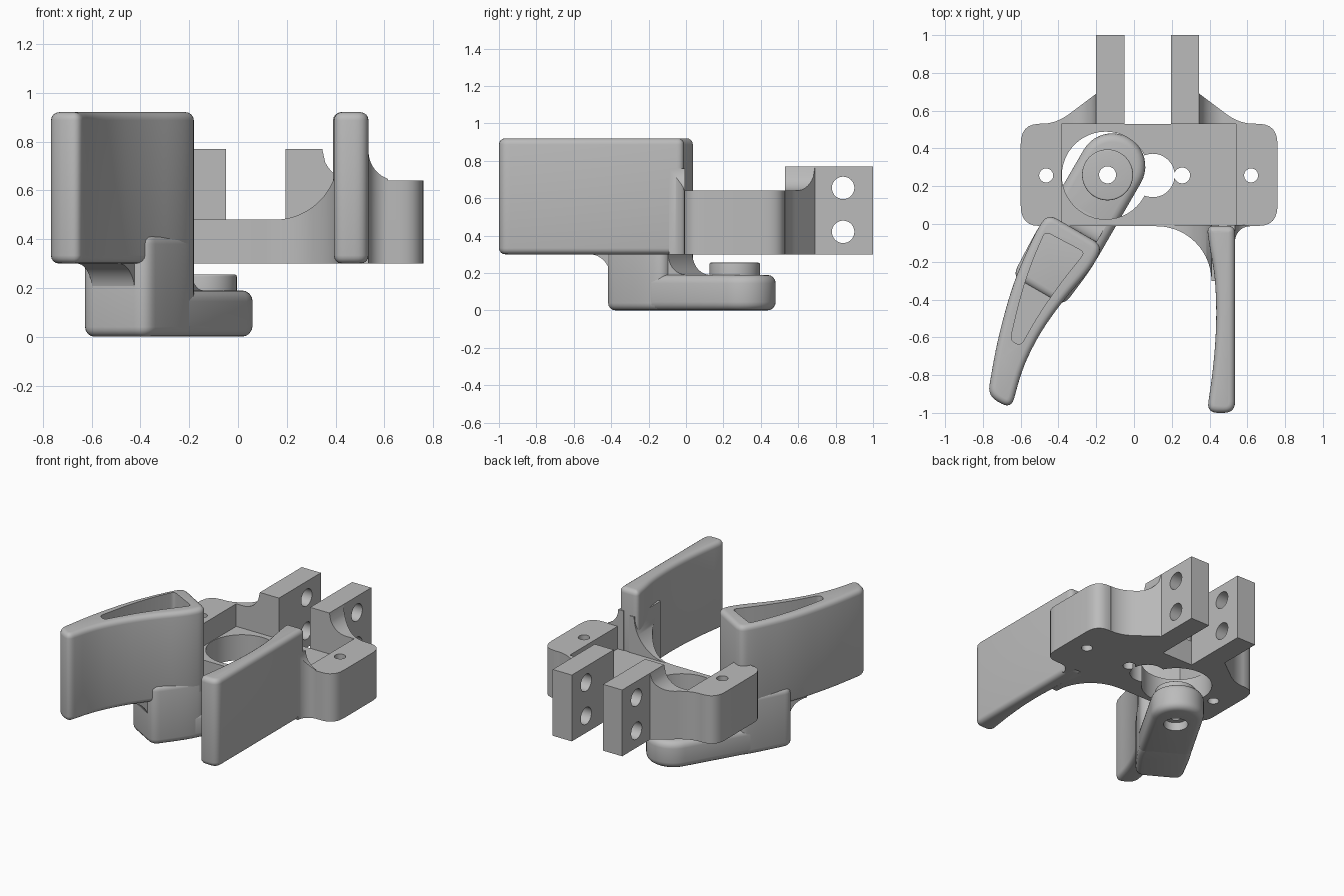
import bpy, bmesh
from math import sin, cos, pi, sqrt
from mathutils import Vector

default = bpy.data.objects.get("Cube")
if default:
    bpy.data.objects.remove(default, do_unlink=True)

grey = bpy.data.materials.new("light grey")
grey.use_nodes = True
grey.diffuse_color = (0.5, 0.5, 0.5, 1)
for node in grey.node_tree.nodes:
    if node.type == 'BSDF_PRINCIPLED':
        node.inputs["Base Color"].default_value = (0.5, 0.5, 0.5, 1)

parts = []


def loft(name, sections, keep=True):
    """Closed solid through matching rings of points."""
    bm = bmesh.new()
    rings = [[bm.verts.new(p) for p in s] for s in sections]
    n = len(rings[0])
    for a, b in zip(rings, rings[1:]):
        for i in range(n):
            j = (i + 1) % n
            bm.faces.new((a[i], a[j], b[j], b[i]))
    bm.faces.new(rings[0][::-1])
    bm.faces.new(rings[-1])
    bmesh.ops.recalc_face_normals(bm, faces=bm.faces)
    mesh = bpy.data.meshes.new(name)
    bm.to_mesh(mesh)
    bm.free()
    mesh.materials.append(grey)
    obj = bpy.data.objects.new(name, mesh)
    bpy.context.scene.collection.objects.link(obj)
    if keep:
        parts.append(obj)
    return obj


def prism(name, outline, z0, z1, keep=True):
    return loft(name, [[(p[0], p[1], z) for p in outline] for z in (z0, z1)], keep)


def box(name, x0, x1, y0, y1, z0, z1):
    return prism(name, [(x0, y0), (x1, y0), (x1, y1), (x0, y1)], z0, z1)


def rounded(points, radius=0.2, steps=6):
    """Outline with each corner eased; a third value sets its own radius."""
    out = []
    for i, p in enumerate(points):
        c = Vector(p[:2])
        r = p[2] if len(p) > 2 else radius
        ends = []
        for q in (points[i - 1], points[(i + 1) % len(points)]):
            d = Vector(q[:2]) - c
            ends.append(c + d.normalized() * min(r, 0.45 * d.length))
        for k in range(steps + 1):
            t = k / steps
            out.append((1 - t) ** 2 * ends[0] + 2 * t * (1 - t) * c + t * t * ends[1])
    return out


def circle(x, y, r, n=48):
    return [(x + r * cos(2 * pi * i / n), y + r * sin(2 * pi * i / n)) for i in range(n)]


def finish(obj, bevel=0, cutters=()):
    """Bake an edge bevel and cuts into the mesh."""
    if bevel:
        m = obj.modifiers.new("bevel", 'BEVEL')
        m.width, m.segments = bevel, 4
        m.limit_method, m.angle_limit = 'ANGLE', 0.8
        m.use_clamp_overlap = False
    for c in cutters:
        m = obj.modifiers.new("cut", 'BOOLEAN')
        m.operation, m.solver, m.object = 'DIFFERENCE', 'EXACT', c
    bpy.context.view_layer.update()
    mesh = bpy.data.meshes.new_from_object(
        obj.evaluated_get(bpy.context.evaluated_depsgraph_get()))
    obj.modifiers.clear()
    obj.data = mesh


def discard(cutters):
    for c in cutters:
        bpy.data.objects.remove(c, do_unlink=True)


def arc_height(u, r):
    """Concave fillet height at distance u from its wall."""
    v = min(max(u / r, 0), 1)
    return r - r * sqrt(1 - (1 - v) ** 2)


# Body: low middle plate and a raised block at each side
FLOOR, PLATE, BLOCK, PRONG, TOP = 0.30, 0.48, 0.64, 0.77, 0.92
plate = prism("body_plate", rounded([(-0.6, -0.01), (0.76, -0.01), (0.76, 0.53), (-0.6, 0.53)],
                                    0.11), FLOOR, PLATE)
sharp = 0.002
right_block = prism("right_block", rounded(
    [(-0.6, -0.01), (-0.385, -0.01, sharp), (-0.385, 0.53, sharp), (-0.6, 0.53)], 0.11), FLOOR, BLOCK)
left_block = prism("left_block", rounded(
    [(0.76, -0.01), (0.76, 0.53), (0.54, 0.53, sharp), (0.54, -0.01, sharp)], 0.11), FLOOR, BLOCK)
holes = [prism("hole_cutter", circle(x, 0.257, r), 0, 1, False)
         for x, r in ((-0.15, 0.232), (0.1, 0.115), (-0.465, 0.037), (0.255, 0.042), (0.62, 0.037))]
finish(plate, 0, holes)
finish(right_block, 0, holes[2:3])
finish(left_block, 0, holes[4:])
discard(holes)

# Clamp prongs with cross holes, and the gussets that carry them
cross = [loft("cross_cutter", [[(x, y, z) for y, z in circle(0.84, h, 0.06)] for x in (-1, 1)], False)
         for h in (0.42, 0.655)]
for name, x0, x1 in (("right_prong", -0.2, -0.05), ("left_prong", 0.195, 0.345)):
    finish(box(name, x0, x1, 0.53, 1.0, FLOOR, PRONG), 0, cross)
discard(cross)
for name, side in (("left_gusset", 1), ("right_gusset", -1)):
    sections = []
    for i in range(25):
        u = 0.3 * i / 24
        y = 0.69 - 0.75 * u if u < 0.15 else 0.53 + 0.0475 * ((0.3 - u) / 0.15) ** 2.2
        z = BLOCK + arc_height(u, 0.13)
        x = 0.0725 + side * (0.2725 + u)
        y = max(y, 0.531)
        sections.append([(x, 0.53, FLOOR), (x, y, FLOOR), (x, y, z), (x, 0.53, z)])
    loft(name, sections)

# Fixed grip
grip = prism("fixed_grip", rounded(
    [(0.385, -0.01, 0.04), (0.4, -0.12), (0.428, -0.27), (0.437, -0.45), (0.432, -0.62),
     (0.415, -0.8), (0.385, -1.0, 0.06), (0.535, -1.0, 0.06), (0.535, -0.01, 0.04)]), FLOOR, TOP)
finish(grip, 0.033)


# Curved webs where the grip meets the body
def web(name, cx, side, plan_r, top_r, base):
    sections = []
    for i in range(-1, 25):
        t = max(i, 0) / 24 * pi / 2
        u = plan_r * (1 - cos(t))
        x = cx + side * (u if i >= 0 else -0.04)
        y = -0.012 - plan_r * (1 - sin(t)) 
        z = base + arc_height(u, top_r)
        sections.append([(x, -0.005, FLOOR), (x, y, FLOOR), (x, y, z), (x, -0.005, z)])
    loft(name, sections)


web("inner_grip_web", 0.41, -1, 0.29, 0.26, PLATE)
web("outer_grip_web", 0.535, 1, 0.08, 0.12, BLOCK)

# Swinging lever: handle with a pocket in its top
handle = prism("lever_handle", rounded(
    [(-0.456, 0.055, 0.06), (-0.164, -0.115, 0.06), (-0.22, -0.23), (-0.38, -0.41), (-0.5, -0.58),
     (-0.59, -0.76), (-0.65, -0.98, 0.06), (-0.775, -0.91, 0.06), (-0.725, -0.62),
     (-0.64, -0.31), (-0.52, -0.04)]), FLOOR, TOP)
pocket = prism("pocket_cutter", rounded(
    [(-0.47, -0.04, 0.03), (-0.26, -0.15, 0.03), (-0.38, -0.3), (-0.5, -0.47),
     (-0.6, -0.645, 0.03), (-0.655, -0.615, 0.03), (-0.6, -0.38), (-0.54, -0.2)]), 0.4, 1.1, False)
finish(handle, 0.033, [pocket])
discard([pocket])

# Lever column below the handle
column = prism("lever_column", rounded(
    [(-0.456, 0.055, 0.06), (-0.164, -0.115, 0.06), (-0.22, -0.23), (-0.375, -0.435, 0.06),
     (-0.645, -0.28, 0.06), (-0.52, -0.04)]), 0, 0.42)
finish(column, 0.04)

# Lever arm with its round pivot end
axis, across, up = Vector((0.5, 0.866, 0)), Vector((0.866, -0.5, 0)), Vector((0, 0, 1))
centre, inner = Vector((-0.115, 0.305, 0)), Vector((-0.37, -0.135, 0))
half = 0.175
outline = [centre + half * (cos(a) * across + sin(a) * axis)
           for a in [pi * i / 20 for i in range(21)]]
outline += [inner - half * across, inner + half * across]
arm = prism("lever_arm", outline, 0, 0.19)
boss = prism("pivot_boss", circle(-0.14, 0.26, 0.135), 0.12, 0.255)
bore = prism("bore_cutter", circle(-0.14, 0.26, 0.045), -1, 1, False)
recess = prism("recess_cutter", circle(-0.14, 0.26, 0.08), -1, 0.06, False)
finish(arm, 0.045, [bore, recess])
finish(boss, 0.008, [bore])
discard([bore, recess])


# Concave fillets that blend column, arm and handle
def fillet(name, corner, out, rise, half_width, r):
    profile = [corner - 0.03 * out - 0.03 * rise, corner + r * out - 0.03 * rise]
    for i in range(13):
        t = i / 12 * pi / 2
        profile.append(corner + r * ((1 - sin(t)) * out + (1 - cos(t)) * rise))
    profile.append(corner - 0.03 * out + r * rise)
    loft(name, [[p + s * half_width * across for p in profile] for s in (-1, 1)])


fillet("arm_fillet", Vector((-0.31, -0.03, 0.19)), axis, up, 0.13, 0.11)
fillet("handle_fillet", Vector((-0.508, -0.352, FLOOR)), -axis, -up, 0.1, 0.13)

# Smooth curved sides, keep real edges crisp
bpy.ops.object.select_all(action='DESELECT')
for obj in parts:
    obj.select_set(True)
bpy.context.view_layer.objects.active = parts[0]
bpy.ops.object.shade_smooth_by_angle(angle=0.6)
